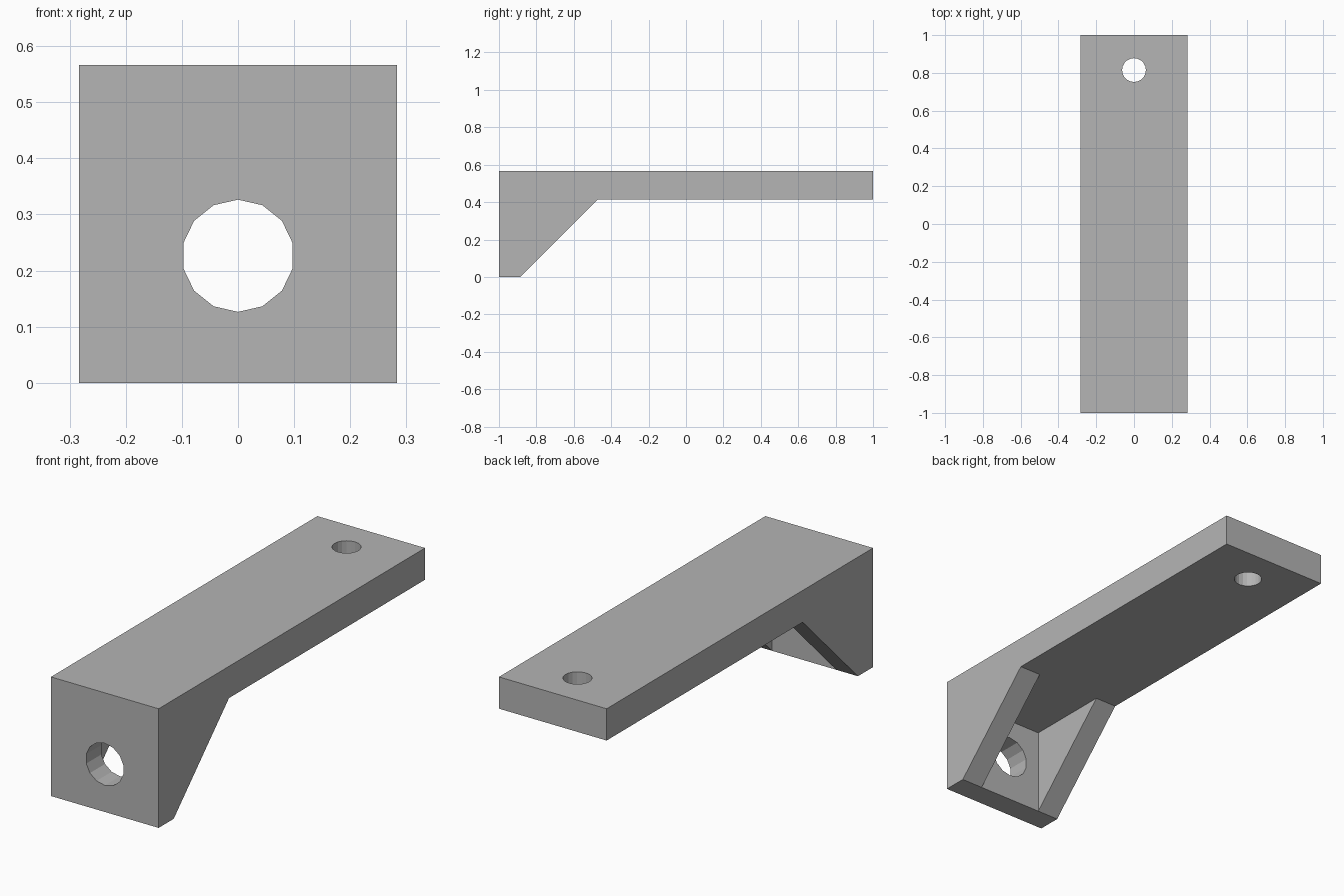
import bpy, bmesh, math
from mathutils import Vector, Matrix

if "Cube" in bpy.data.objects:
    bpy.data.objects.remove(bpy.data.objects["Cube"], do_unlink=True)

UNIT = 2 / 53            # the bracket is 53 small units long
HALF = 7.5 * UNIT        # half width
HEIGHT = 15 * UNIT
WALL = 3 * UNIT          # front plate and gusset thickness
UNDER = 11 * UNIT        # underside of the arm
INNER = -1 + WALL        # back of the front plate

grey = bpy.data.materials.new("grey plastic")
grey.use_nodes = True
colour = (0.46, 0.46, 0.46, 1)
grey.diffuse_color = colour
grey.node_tree.nodes["Principled BSDF"].inputs["Base Color"].default_value = colour


def add_object(name, bm):
    bmesh.ops.recalc_face_normals(bm, faces=bm.faces)
    mesh = bpy.data.meshes.new(name)
    bm.to_mesh(mesh)
    bm.free()
    mesh.materials.append(grey)
    obj = bpy.data.objects.new(name, mesh)
    bpy.context.collection.objects.link(obj)
    return obj


def extrude_profile(name, profile, x0, x1):
    """Extrude a (y, z) outline from x0 to x1."""
    bm = bmesh.new()
    face = bm.faces.new([bm.verts.new((x0, y, z)) for y, z in profile])
    result = bmesh.ops.extrude_face_region(bm, geom=[face])
    verts = [v for v in result["geom"] if isinstance(v, bmesh.types.BMVert)]
    bmesh.ops.translate(bm, verts=verts, vec=(x1 - x0, 0, 0))
    return add_object(name, bm)


def hole_cutter(name, sides, radius, centre, turn):
    bm = bmesh.new()
    bmesh.ops.create_cone(bm, cap_ends=True, segments=sides, radius1=radius,
                          radius2=radius, depth=0.5,
                          matrix=Matrix.Translation(Vector(centre)) @ turn)
    obj = add_object(name, bm)
    obj.hide_render = True
    obj.hide_set(True)
    return obj


def combine(target, other, operation):
    mod = target.modifiers.new(other.name, "BOOLEAN")
    mod.operation = operation
    mod.solver = "EXACT"
    mod.object = other
    bpy.context.view_layer.objects.active = target
    bpy.ops.object.modifier_apply(modifier=mod.name)
    bpy.data.objects.remove(other, do_unlink=True)


# Arm and front plate as one L-shaped body
bracket = extrude_profile("bracket", [(-1, 0), (INNER, 0), (INNER, UNDER),
                                      (1, UNDER), (1, HEIGHT), (-1, HEIGHT)],
                          -HALF, HALF)

# Sloping gusset on each side, overlapping into the body
mid = -1 + WALL / 2
top = (UNDER + HEIGHT) / 2
slope = [(mid, 0), (INNER, 0), (INNER + UNDER, UNDER), (INNER + UNDER, top), (mid, top)]
for side, name in ((1, "left_gusset"), (-1, "right_gusset")):
    gusset = extrude_profile(name, slope, side * (HALF - WALL), side * HALF)
    combine(bracket, gusset, "UNION")

# Round holes through the front plate and the arm end
front_turn = Matrix.Rotation(math.pi / 2, 4, "X")
combine(bracket, hole_cutter("plate_hole", 14, 0.1, (0, -1, 6 * UNIT), front_turn), "DIFFERENCE")
combine(bracket, hole_cutter("arm_hole", 20, 0.063, (0, 0.815, HEIGHT), Matrix()), "DIFFERENCE")
